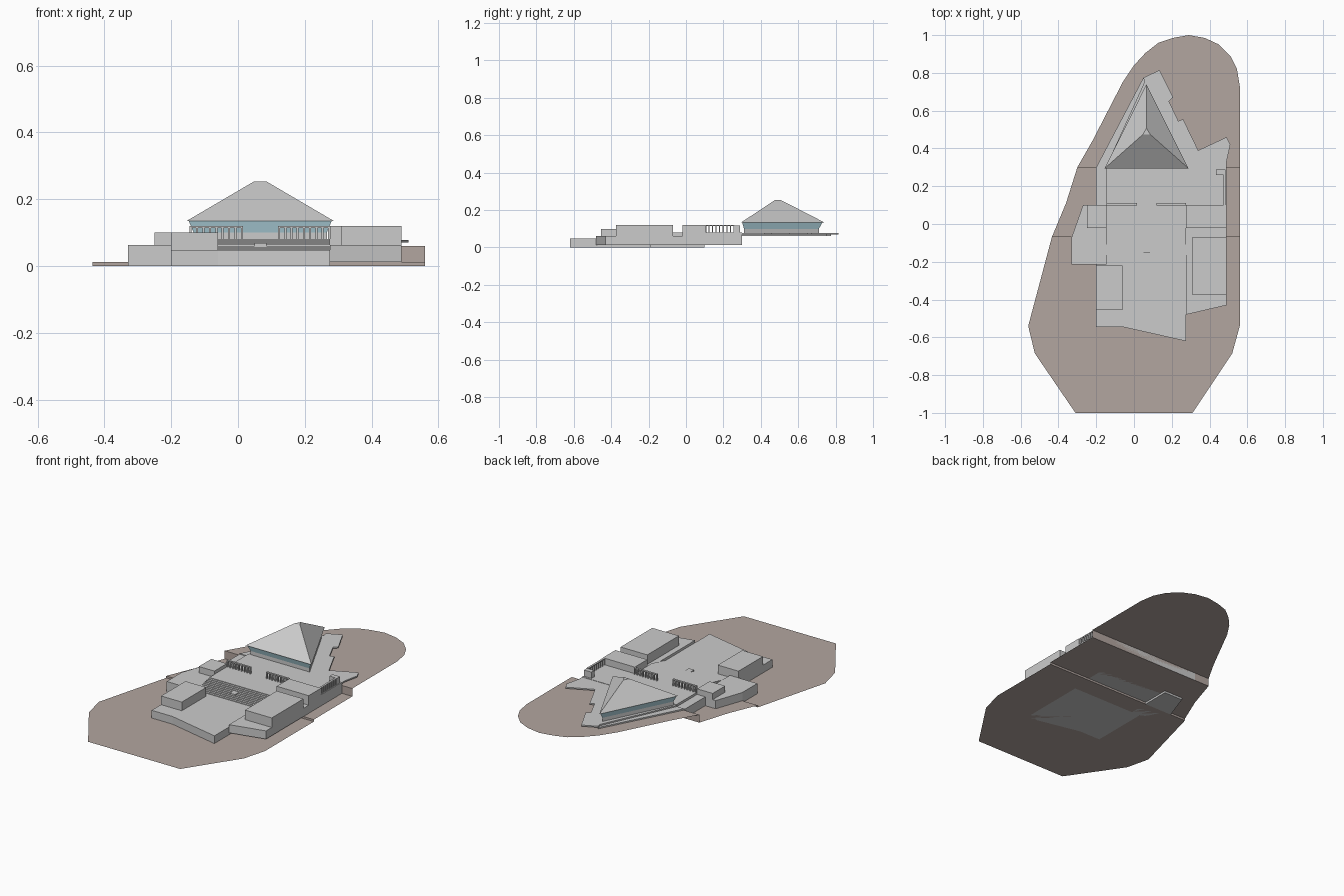
import bpy, bmesh

if "Cube" in bpy.data.objects:
    bpy.data.objects.remove(bpy.data.objects["Cube"])


def mat(name, rgb):
    m = bpy.data.materials.new(name)
    m.diffuse_color = (*rgb, 1)
    m.use_nodes = True
    m.node_tree.nodes["Principled BSDF"].inputs["Base Color"].default_value = m.diffuse_color
    return m


EARTH = mat("earth", (0.45, 0.38, 0.35))
GLASS = mat("glass", (0.45, 0.69, 0.77))


def finish(name, bm, material=None):
    bmesh.ops.recalc_face_normals(bm, faces=bm.faces)
    me = bpy.data.meshes.new(name)
    bm.to_mesh(me)
    bm.free()
    ob = bpy.data.objects.new(name, me)
    bpy.context.collection.objects.link(ob)
    if material:
        me.materials.append(material)
    return ob


def loft(name, low, high, z0, z1, material=None):
    """Closed solid between two outlines with equal point counts."""
    bm = bmesh.new()
    a = [bm.verts.new((x, y, z0)) for x, y in low]
    b = [bm.verts.new((x, y, z1)) for x, y in high]
    bm.faces.new(a)
    bm.faces.new(b)
    n = len(a)
    for i in range(n):
        j = (i + 1) % n
        bm.faces.new((a[i], a[j], b[j], b[i]))
    return finish(name, bm, material)


def prism(name, pts, z0, z1, material=None):
    return loft(name, pts, pts, z0, z1, material)


def box(name, x0, x1, y0, y1, z0, z1):
    return prism(name, [(x0, y0), (x1, y0), (x1, y1), (x0, y1)], z0, z1)


def sheet(name, pts):
    bm = bmesh.new()
    bm.faces.new([bm.verts.new(p) for p in pts])
    bm.normal_update()
    me = bpy.data.meshes.new(name)
    bm.to_mesh(me)
    bm.free()
    me.materials.append(EARTH)
    bpy.context.collection.objects.link(bpy.data.objects.new(name, me))


def flat(name, pts, z):
    sheet(name, [(x, y, z) for x, y in pts])


# Three ground levels and the two risers between them
flat("ground_front", [(-.31, -1), (.31, -1), (.52, -.685), (.56, -.54), (.56, -.07),
                      (-.435, -.07), (-.56, -.54), (-.525, -.685)], 0)
flat("ground_middle", [(-.435, -.07), (.56, -.07), (.56, .3), (-.3, .3), (-.36, .11)], .012)
flat("ground_back", [(-.3, .3), (.56, .3), (.56, .73), (.545, .82), (.51, .89), (.45, .95),
                     (.375, .985), (.29, 1), (.205, .985), (.13, .96), (.06, .905),
                     (0, .84), (-.06, .75), (-.22, .44)], .06)
for nm, x0, y, z0, z1 in [("riser_front", -.435, -.07, 0, .012), ("riser_back", -.3, .3, .012, .06)]:
    sheet(nm, [(x0, y, z0), (.56, y, z0), (.56, y, z1), (x0, y, z1)])

# Podium and side wings
prism("forecourt", [(-.2, -.545), (-.06, -.545), (.275, -.62), (.275, -.19), (-.2, -.19)], 0, .047)
prism("left_wing", [(-.33, -.215), (-.145, -.215), (-.145, .1), (-.27, .1), (-.33, -.07)], 0, .062)
prism("right_wing", [(.275, -.48), (.49, -.43), (.49, .1), (.275, .1)], .012, .062)
box("upper_terrace", -.145, .275, -.055, .3, .012, .08)
box("right_terrace", .275, .49, .1, .3, .012, .08)
box("left_ledge", -.2, -.145, .1, .3, .012, .066)

# Broad stair up to the terrace
steps = 10
for i in range(steps):
    d = .135 / steps
    box("stair", -.145, .275, -.19 + i * d, -.19 + (i + 1) * d, .012, .047 + .033 * (i + 1) / steps)
box("stair_plinth", .05, .085, -.15, -.1, .047, .068)

# Flat-topped blocks
box("front_left_block", -.2, -.06, -.455, -.22, .04, .1)
box("rear_left_block", -.25, -.145, -.02, .1, .05, .1)
box("front_right_block", .31, .49, -.375, -.07, .05, .12)
box("rear_right_block", .275, .49, -.02, .1, .05, .12)
box("corner_pier", .435, .485, .26, .288, .08, .118)

# Overhanging back terrace
prism("back_terrace", [(-.15, .3), (.49, .3), (.49, .33), (.51, .42), (.49, .46), (.34, .39),
                       (.26, .555), (.235, .545), (.185, .65), (.207, .67), (.135, .815),
                       (.05, .775), (.055, .75)], .07, .078)
prism("left_walkway", [(-.2, .3), (-.15, .3), (.055, .75), (.05, .775)], .062, .07)


# Colonnades: posts under a thin beam
def colonnade(name, x0, x1, y0, y1, n):
    along_x = x1 - x0 > y1 - y0
    w = .006
    for i in range(n):
        t = i / (n - 1)
        if along_x:
            p = x0 + t * (x1 - x0 - w)
            box(name + "_post", p, p + w, y0, y1, .08, .115)
        else:
            p = y0 + t * (y1 - y0 - w)
            box(name + "_post", x0, x1, p, p + w, .08, .115)
    box(name + "_beam", x0, x1, y0, y1, .114, .12)


colonnade("left_colonnade", -.145, .015, .098, .11, 9)
colonnade("right_colonnade", .12, .275, .098, .11, 9)
colonnade("side_colonnade", .475, .487, .1, .26, 9)


# Triangular hall: wall, outward-leaning glass, hipped roof
def tri(s):
    cx, cy = .066, .445
    return [(cx + (x - cx) * s, cy + (y - cy) * s) for x, y in [(-.155, .295), (.288, .295), (.066, .74)]]


prism("hall_wall", tri(.9), .078, .1)
loft("hall_glass", tri(.9), tri(.965), .1, .134, GLASS)
loft("hall_roof", tri(1), [(.048, .475), (.085, .475), (.066, .508)], .134, .253)
